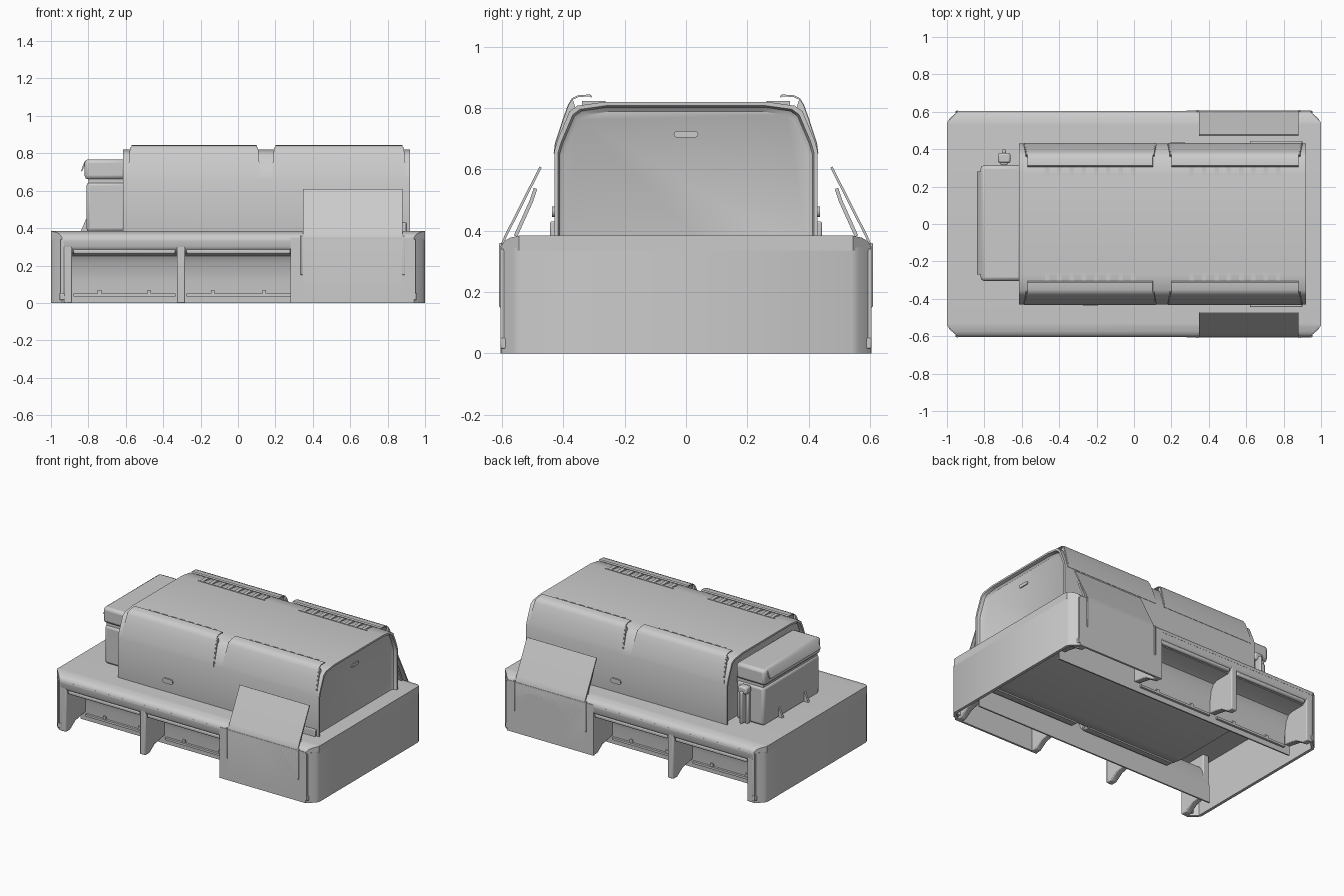
import bpy, bmesh, math
from mathutils import Vector

if "Cube" in bpy.data.objects:
    bpy.data.objects.remove(bpy.data.objects["Cube"])

def finish(bm, name, bevel=0.0, seg=2):
    bmesh.ops.recalc_face_normals(bm, faces=bm.faces)
    me = bpy.data.meshes.new(name)
    bm.to_mesh(me)
    bm.free()
    ob = bpy.data.objects.new(name, me)
    bpy.context.collection.objects.link(ob)
    bpy.context.view_layer.objects.active = ob
    ob.select_set(True)
    if bevel:
        m = ob.modifiers.new("bevel", 'BEVEL')
        m.width, m.segments, m.limit_method = bevel, seg, 'ANGLE'
    bpy.ops.object.shade_smooth_by_angle(angle=math.radians(35))
    ob.select_set(False)
    return ob

def prism_bm(pts, axis, a, b):
    """Extrude a closed 2D outline along an axis (x: yz outline, y: xz, z: xy)."""
    put = {'x': lambda p, t: (t, p[0], p[1]),
           'y': lambda p, t: (p[0], t, p[1]),
           'z': lambda p, t: (p[0], p[1], t)}[axis]
    bm = bmesh.new()
    lo = [bm.verts.new(put(p, a)) for p in pts]
    hi = [bm.verts.new(put(p, b)) for p in pts]
    bm.faces.new(lo)
    bm.faces.new(hi)
    n = len(pts)
    for i in range(n):
        bm.faces.new((lo[i], lo[(i + 1) % n], hi[(i + 1) % n], hi[i]))
    return bm

def prism(name, pts, axis, a, b, bevel=0.0):
    return finish(prism_bm(pts, axis, a, b), name, bevel)

def box(name, x0, x1, y0, y1, z0, z1, bevel=0.0):
    y0, y1 = sorted((y0, y1))
    return prism(name, [(x0, y0), (x1, y0), (x1, y1), (x0, y1)], 'z', z0, z1, bevel)

def thick(path, t):
    """Closed outline of an open path given thickness t to its left side."""
    off = []
    for i, p in enumerate(path):
        d = (Vector(path[min(i + 1, len(path) - 1)]) - Vector(path[max(i - 1, 0)])).normalized()
        off.append((p[0] - d.y * t, p[1] + d.x * t))
    return list(path) + off[::-1]

def side(pts, s, flip=None):
    """Mirror a yz outline across y, optionally about the height flip."""
    return [(y * s, z if flip is None else 2 * flip - z) for y, z in pts]

MID = 0.482

# Base deck: softly rounded long edges, corners cut at 45 degrees
edge = [(.605, .335), (.603, .352), (.593, .366), (.575, .377), (.545, .384), (.53, .385)]
bm = prism_bm(edge + side(edge[::-1], -1), 'x', -1, 1)
for sx in (-1, 1):
    for sy in (-1, 1):
        cut = bmesh.ops.bisect_plane(bm, geom=bm.verts[:] + bm.edges[:] + bm.faces[:],
                                     plane_co=(sx * .97, sy * .575, 0),
                                     plane_no=(sx, sy, 0), clear_outer=True)
        bmesh.ops.holes_fill(bm, edges=[e for e in bm.edges if e.is_boundary], sides=0)
finish(bm, "base_deck")

# End walls wrapping round the corners
for e, nm in ((-1, "left"), (1, "right")):
    path = [(e * .9, -.6), (e * .94, -.602), (e * .985, -.565), (e, -.54),
            (e, .54), (e * .985, .565), (e * .94, .602), (e * .9, .6)]
    prism(nm + "_end_wall", thick(path, .02 * e), 'z', 0, .345)
    box("end_wall_top", e * .98, e, -.535, .535, .33, .385)
    for s in (-1, 1):
        box("corner_rib", e * .945 - .004, e * .945 + .004, s * .59, s * .606, .02, .34)
        box("corner_foot", e * .94 - .015, e * .94 + .015, s * .56, s * .605, .015, .05, .004)

# Storage bays along both long sides
bay = [(.604, .345), (.604, .30), (.597, .288), (.57, .262), (.46, .262), (.43, .25),
       (.408, .215), (.392, .12), (.388, 0)]
rib = [(.604, .35), (.604, 0), (.56, 0), (.50, .04), (.39, .06), (.39, .35)]
for s in (-1, 1):
    prism("bay_liner", side(thick(bay, -.010), s), 'x', -.93, .93)
    for x in (-.91, -.305, .305, .91):
        prism("bay_divider", side(rib, s), 'x', x - .022, x + .022, .006)
    for x0, x1 in ((-.88, -.335), (-.275, .28)):
        box("bay_roller", x0, x1, s * .575, s * .60, .262, .288, .008)
        box("bay_sill", x0, x1, s * .38, s * .405, .035, .05)
        for x in (x0 + .14, x1 - .14):
            box("bay_clip", x - .01, x + .01, s * .385, s * .40, .05, .07)

# Tilted side guards
for s in (-1, 1):
    guard = [(.606, .04), (.606, .34), (.602, .362), (.592, .385), (.478, .61)]
    prism("side_guard", side(thick(guard, .008), s), 'x', .348, .88)
    inner = [(.562, .385), (.51, .50), (.497, .54)]
    prism("guard_backing", side(thick(inner, .012), s), 'x', .36, .865)
    box("side_skirt", .282, .94, s * .592, s * .606, 0, .35)
    for x in (.34, .885):
        box("guard_rail", x - .006, x + .006, s * .60, s * .610, .15, .36, .003)

# Main hood: faceted section, same above and below, with recessed ends
half = [(.43, .66), (.42, .695), (.38, .79), (.355, .808), (.27, .82)]
ring = half + side(half[::-1], -1) + side(half, -1, MID) + side(half[::-1], 1, MID)
bm = prism_bm(ring, 'x', -.615, .92)
bm.normal_update()
ends = [f for f in bm.faces if len(f.verts) > 4]
for f in ends:
    sgn = 1 if f.calc_center_median().x > 0 else -1
    for width, depth in ((.012, 0), (.006, .02), (.014, .01)):
        new = bmesh.ops.extrude_discrete_faces(bm, faces=[f])["faces"][0]
        for v in new.verts:
            v.co.y *= 1 - width / .43
            v.co.z = MID + (v.co.z - MID) * (1 - width / .338)
            v.co.x -= sgn * depth
        f = new
finish(bm, "hood")

# Slots and small fittings on the hood
def slot(name, axis, u, z, w, h, a, b):
    r = h / 2
    pts = [(u + sg * (w / 2 - r) + r * math.cos(t), z + r * math.sin(t))
           for sg, st in ((1, -90), (-1, 90))
           for t in [math.radians(st + k * 30) for k in range(7)]]
    prism(name, pts, axis, a, b)

slot("end_handle", 'x', 0, .715, .08, .022, .875, .896)
for s in (-1, 1):
    slot("side_handle", 'y', s * .232, .462, .08, .034, s * .425, s * .437)
    box("hood_foot", .62, .90, s * .425, s * .444, .38, .43, .005)

# Curved vent flaps over the four long edges, with cheeks and flush slats
flap = [(.432, .652), (.428, .685), (.402, .765), (.385, .812), (.372, .833), (.352, .842),
        (.312, .845), (.306, .838)]
cheek = [(.430, .654), (.426, .685), (.400, .765), (.383, .812), (.370, .83),
         (.36, .80), (.375, .785), (.415, .69)]
for s in (-1, 1):
    for flip in (None, MID):
        for x0, x1 in ((-.57, .10), (.20, .88)):
            m = (x0 + x1) / 2
            bm = prism_bm(side(thick(flap, .006), s, flip), 'x', x0, x1)
            for v in bm.verts:
                h = abs(v.co.z - MID)
                v.co.x += math.copysign(max(0, .36 - h) * .09, v.co.x - m)
            finish(bm, "vent_flap")
            for x, d in ((x0, -1), (x1, 1)):
                bm = prism_bm(side(cheek, s, flip), 'x', x - .006, x + .006)
                for v in bm.verts:
                    v.co.x += d * max(0, .36 - abs(v.co.z - MID)) * .09
                finish(bm, "flap_cheek")
            if flip is None:
                for k in range(8):
                    x = m - .23 + k * .46 / 7
                    box("vent_slat", x - .012, x + .012, s * .268, s * .34, .81, .823)
                box("vent_sill", x0 + .08, x1 - .08, s * .262, s * .268, .81, .823)

# Case on the rear deck: body, seam, lid, latches
box("case_body", -.81, -.60, -.30, .31, .38, .645, .018)
box("case_seam", -.80, -.60, -.29, .30, .63, .67)
box("case_lid", -.82, -.60, -.305, .315, .66, .768, .02)
lip = [(-.81, .765), (-.822, .752), (-.84, .705), (-.834, .702), (-.815, .745)]
prism("lid_handle", lip, 'y', -.27, .28)
for y in (-.14, .14):
    prism("case_foot", [(-.84, .385), (-.80, .385), (-.80, .45), (-.812, .45)], 'y', y - .008, y + .008)

# Upright clamp beside the case
box("clamp_post", -.715, -.675, .315, .345, .385, .60, .008)
box("clamp_lever", -.705, -.685, .345, .40, .40, .62, .008)
box("clamp_head", -.728, -.66, .325, .38, .60, .65, .012)
